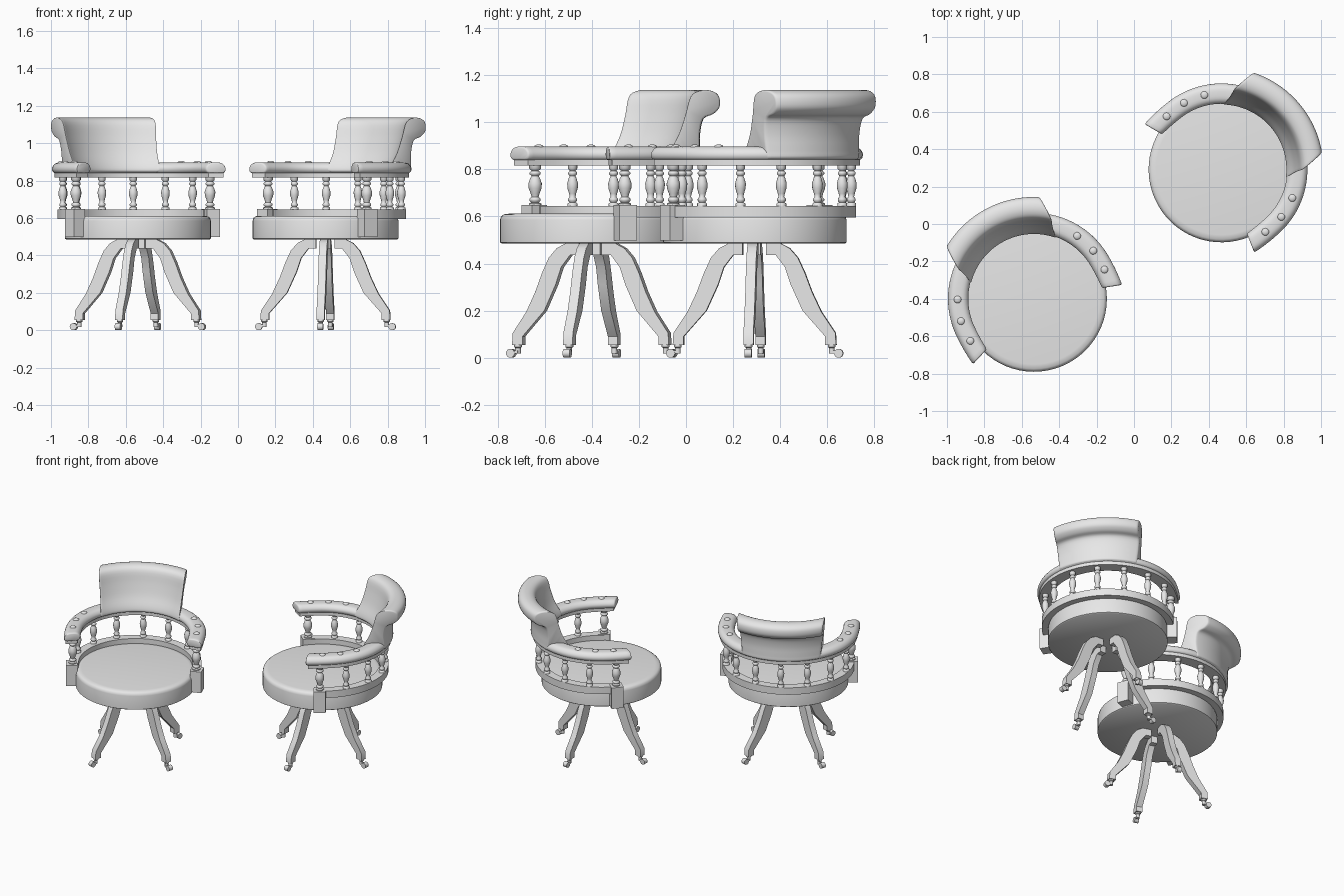
import bpy, bmesh
from math import sin, cos, pi, radians, asin
from mathutils import Matrix, Vector

cube = bpy.data.objects.get("Cube")
if cube:
    bpy.data.objects.remove(cube, do_unlink=True)

grey = bpy.data.materials.new("light grey")
grey.use_nodes = True
grey.diffuse_color = (0.8, 0.8, 0.8, 1)
grey.node_tree.nodes["Principled BSDF"].inputs["Base Color"].default_value = grey.diffuse_color

# Two chairs: name, position on the floor, turn about z
CHAIRS = [("left", (0.468, 0.292, 0), -49.5), ("right", (-0.535, -0.40, 0), 28)]


def part(name, bm, sharp=38, bevel=0):
    """Shade the mesh smooth with sharp creases and place it in both chairs."""
    bmesh.ops.recalc_face_normals(bm, faces=bm.faces)
    if bevel:
        edges = [e for e in bm.edges if e.calc_face_angle(0) > radians(sharp)]
        bmesh.ops.bevel(bm, geom=edges, offset=bevel, segments=2, profile=0.5, affect='EDGES')
    for f in bm.faces:
        f.smooth = True
    for e in bm.edges:
        e.smooth = e.calc_face_angle(0) < radians(sharp)
    mesh = bpy.data.meshes.new(name)
    bm.to_mesh(mesh)
    bm.free()
    mesh.materials.append(grey)
    for side, place, turn in CHAIRS:
        ob = bpy.data.objects.new(f"{side}_chair_{name}", mesh)
        ob.matrix_world = Matrix.Translation(place) @ Matrix.Rotation(radians(turn), 4, 'Z')
        bpy.context.collection.objects.link(ob)


def loft(bm, rings, cap=True, wrap=False):
    """Skin a list of closed rings of points."""
    vs = [[bm.verts.new(p) for p in ring] for ring in rings]
    n = len(vs[0])
    for a, b in zip(vs, vs[1:] + (vs[:1] if wrap else [])):
        for i in range(n):
            j = (i + 1) % n
            bm.faces.new((a[i], a[j], b[j], b[i]))
    if cap:
        bm.faces.new(vs[0])
        bm.faces.new(vs[-1])


def lathe(bm, profile, at=(0, 0, 0), sides=64, widen=1):
    loft(bm, [[Vector(at) + Vector((r * widen * cos(2 * pi * i / sides),
                                    r * widen * sin(2 * pi * i / sides), z))
               for i in range(sides)] for r, z in profile])


def polar(r, angle, z=0):
    """Angle is measured from the back of the chair."""
    return Vector((-r * sin(angle), r * cos(angle), z))


def arc(bm, profile, half, steps=56, flare=0):
    """Sweep an (r, z) section around the back; half(r, z) is the half angle."""
    rings = []
    for s in range(steps + 1):
        t = 2 * s / steps - 1
        out = flare * max(0, (abs(t) - 0.8) / 0.2) ** 2
        rings.append([polar(r + out, t * half(r, z), z) for r, z in profile])
    loft(bm, rings)


def smooth_section(points, steps=5):
    """Closed Catmull-Rom curve through the section points."""
    pts = [Vector(p) for p in points]
    n, res = len(pts), []
    for i in range(n):
        a, b, c, d = (pts[(i + k) % n] for k in (-1, 0, 1, 2))
        for s in range(steps):
            t = s / steps
            res.append(0.5 * (2 * b + (c - a) * t + (2 * a - 5 * b + 4 * c - d) * t * t
                              + (3 * b - a - 3 * c + d) * t ** 3))
    return [tuple(p) for p in res]


# Round seat with a softened top edge
bm = bmesh.new()
lathe(bm, [(0.383, 0.485), (0.39, 0.49), (0.39, 0.585), (0.386, 0.6), (0.374, 0.609), (0.35, 0.612)])
part("seat", bm, 50)

# Curved rail around the seat, with a block at each end
END = radians(98)
bm = bmesh.new()
arc(bm, [(0.372, 0.595), (0.43, 0.595), (0.43, 0.645), (0.372, 0.645)], lambda r, z: END)
part("seat_rail", bm)
bm = bmesh.new()
for side in (-1, 1):
    m = (Matrix.Translation(polar(0.415, side * END, 0.573)) @ Matrix.Rotation(side * END, 4, 'Z')
         @ Matrix.Diagonal((0.08, 0.075, 0.15, 1)))
    bmesh.ops.create_cube(bm, size=1, matrix=m)
part("end_blocks", bm)

# Nine turned spindles, the end ones stouter
SPINDLE = [(0.021, 0.643), (0.021, 0.655), (0.013, 0.66), (0.019, 0.667), (0.019, 0.675),
           (0.012, 0.683), (0.015, 0.697), (0.022, 0.72), (0.023, 0.74), (0.017, 0.762),
           (0.012, 0.772), (0.019, 0.78), (0.019, 0.787), (0.012, 0.794), (0.02, 0.803), (0.02, 0.82)]
bm = bmesh.new()
for k in range(-4, 5):
    lathe(bm, SPINDLE, polar(0.41, k * END / 4), 16, 1.25 if abs(k) == 4 else 1)
part("spindles", bm, 60)

# Arm board and padded arm rest
ARM = radians(109)
bm = bmesh.new()
arc(bm, [(0.365, 0.817), (0.447, 0.817), (0.447, 0.85), (0.365, 0.85)],
    lambda r, z: ARM - 0.03, flare=0.018)
part("arm_board", bm)
bm = bmesh.new()
pad = smooth_section([(0.362, 0.842), (0.405, 0.84), (0.45, 0.842), (0.459, 0.868),
                      (0.44, 0.892), (0.405, 0.897), (0.37, 0.892), (0.351, 0.868)], 3)
arc(bm, pad, lambda r, z: ARM, flare=0.018)
part("arm_pad", bm, 50, 0.008)

# Three buttons on each arm
bm = bmesh.new()
for a in (62.5, 79, 95.5):
    for side in (-1, 1):
        m = Matrix.Translation(polar(0.408, side * radians(a), 0.896)) @ Matrix.Diagonal((1, 1, 0.5, 1))
        bmesh.ops.create_uvsphere(bm, u_segments=16, v_segments=8, radius=0.02, matrix=m)
part("buttons", bm)

# Padded backrest, leaning out to a rolled top
bm = bmesh.new()
back = smooth_section([(0.352, 0.846), (0.405, 0.843), (0.456, 0.846), (0.46, 0.88), (0.46, 0.95),
                       (0.475, 1.015), (0.515, 1.035), (0.542, 1.065), (0.54, 1.11),
                       (0.51, 1.133), (0.465, 1.135), (0.43, 1.11), (0.408, 1.03),
                       (0.383, 0.95), (0.352, 0.88)], 4)
arc(bm, back, lambda r, z: asin((0.255 + 0.03 * (z - 0.84) / 0.3) / r), 32)
part("backrest", bm, 50, 0.007)

# Four curved legs, each ending in a caster
OUTER = [(0.11, 0.486), (0.15, 0.465), (0.185, 0.425), (0.215, 0.36), (0.245, 0.28),
         (0.285, 0.195), (0.345, 0.105), (0.348, 0.055)]
INNER = [(0.05, 0.486), (0.05, 0.437), (0.09, 0.437), (0.13, 0.385), (0.155, 0.31),
         (0.205, 0.2), (0.302, 0.09), (0.302, 0.055)]
legs, casters = bmesh.new(), bmesh.new()
for k in range(4):
    turn = Matrix.Rotation(radians(45 + 90 * k), 4, 'Z')
    loft(legs, [[turn @ Vector((r, y, z)) for (r, z), y in
                 ((o, -0.021), (o, 0.021), (i, 0.021), (i, -0.021))]
                for o, i in zip(OUTER, INNER)])
    lathe(casters, [(0.017, 0.056), (0.017, 0.046), (0.012, 0.042), (0.012, 0.018)],
          turn @ Vector((0.328, 0, 0)), 12)
    fork = turn @ Matrix.Translation((0.343, 0, 0.024)) @ Matrix.Diagonal((0.035, 0.024, 0.014, 1))
    bmesh.ops.create_cube(casters, size=1, matrix=fork)
    wheel = turn @ Matrix.Translation((0.358, 0, 0.019)) @ Matrix.Rotation(pi / 2, 4, 'X')
    bmesh.ops.create_cone(casters, cap_ends=True, segments=16, radius1=0.019, radius2=0.019,
                          depth=0.03, matrix=wheel)
part("legs", legs)
part("casters", casters)
